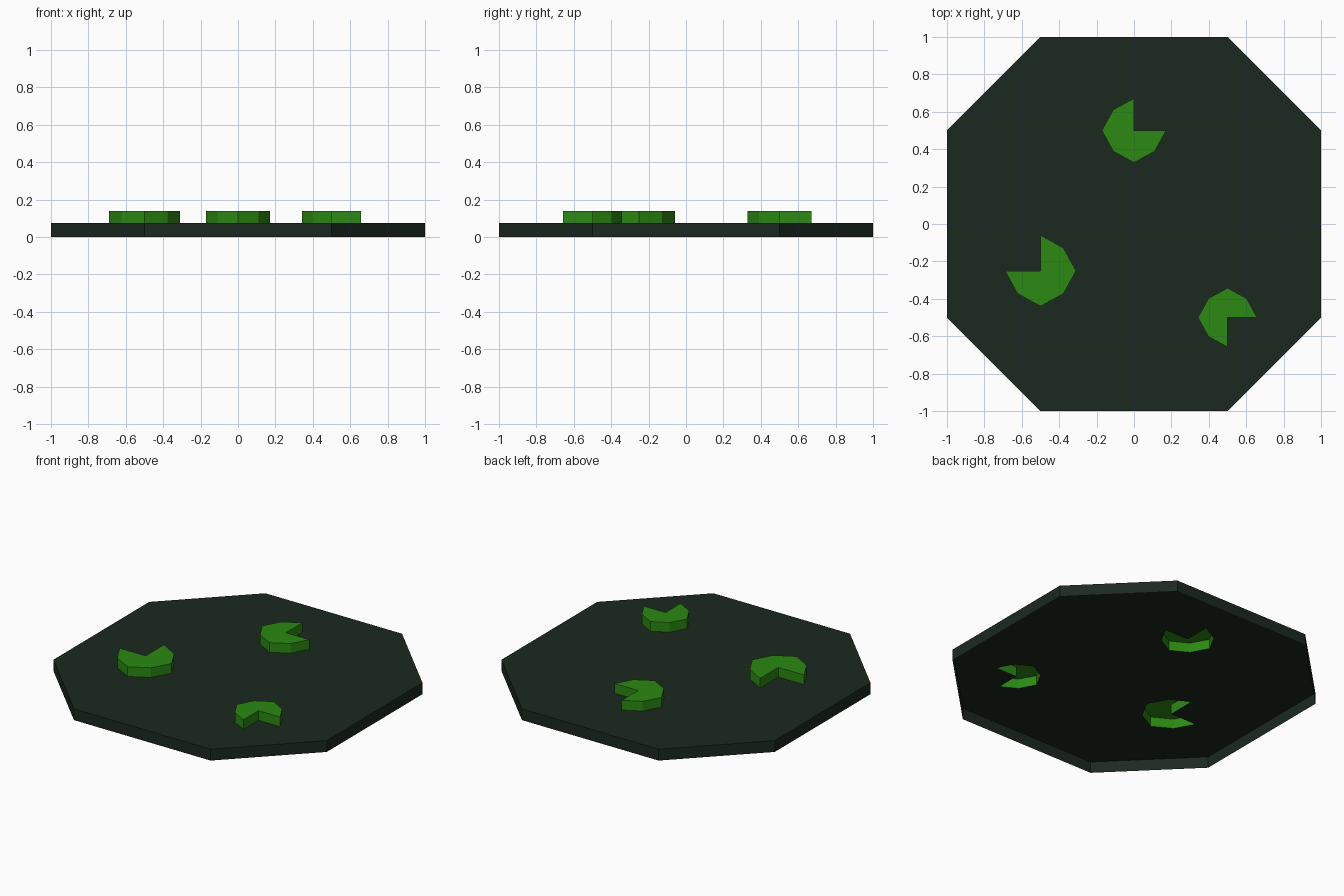
import bpy, bmesh, math

if "Cube" in bpy.data.objects:
    bpy.data.objects.remove(bpy.data.objects["Cube"])

POND_TOP, PAD_TOP = 0.075, 0.139


def material(name, rgb):
    mat = bpy.data.materials.new(name)
    mat.diffuse_color = (*rgb, 1.0)
    mat.use_nodes = True
    mat.node_tree.nodes["Principled BSDF"].inputs["Base Color"].default_value = mat.diffuse_color
    return mat


def add_object(name, bm, mat):
    mesh = bpy.data.meshes.new(name)
    bm.to_mesh(mesh)
    bm.free()
    mesh.materials.append(mat)
    obj = bpy.data.objects.new(name, mesh)
    bpy.context.collection.objects.link(obj)
    return obj


def ring(bm, points, z):
    return [bm.verts.new((x, y, z)) for x, y in points]


def walls(bm, low, high):
    n = len(low)
    for i in range(n):
        j = (i + 1) % n
        bm.faces.new((low[i], low[j], high[j], high[i]))


def pad_outline(cx, cy, r, start):
    # notched octagon: seven rim points over 270 degrees, then the centre
    pts = []
    for i in range(7):
        a = math.radians(start + 45 * i)
        d = r * (0.645 * math.sqrt(2) if i % 2 else 1.0)
        pts.append((cx + d * math.cos(a), cy + d * math.sin(a)))
    return pts + [(cx, cy)]


water = material("pond_water", (0.011, 0.022, 0.014))
leaf = material("lily_leaf", (0.025, 0.25, 0.006))

pond_outline = [(1, -0.5), (1, 0.5), (0.5, 1), (-0.5, 1),
                (-1, 0.5), (-1, -0.5), (-0.5, -1), (0.5, -1)]
pads = {
    "back_lily_pad": pad_outline(0, 0.5, 0.172, 90),
    "left_lily_pad": pad_outline(-0.5, -0.25, 0.19, 180),
    "right_lily_pad": pad_outline(0.5, -0.5, 0.158, 0),
}

# Pond: open underneath, surface cut out below each pad
bm = bmesh.new()
rim = ring(bm, pond_outline, POND_TOP)
loops = [rim] + [ring(bm, p, POND_TOP) for p in pads.values()]
edges = [bm.edges.new((lp[i - 1], lp[i])) for lp in loops for i in range(len(lp))]
bmesh.ops.triangle_fill(bm, edges=edges, use_beauty=True, normal=(0, 0, 1))
walls(bm, ring(bm, pond_outline, 0), rim)
bmesh.ops.recalc_face_normals(bm, faces=bm.faces)
bm.normal_update()
if any(f.normal.z < -0.9 for f in bm.faces):
    bmesh.ops.reverse_faces(bm, faces=bm.faces)
add_object("pond", bm, water)

# Lily pads: raised shells, open into the pond
for name, outline in pads.items():
    bm = bmesh.new()
    high = ring(bm, outline, PAD_TOP)
    walls(bm, ring(bm, outline, POND_TOP), high)
    bm.faces.new(high)
    add_object(name, bm, leaf)
